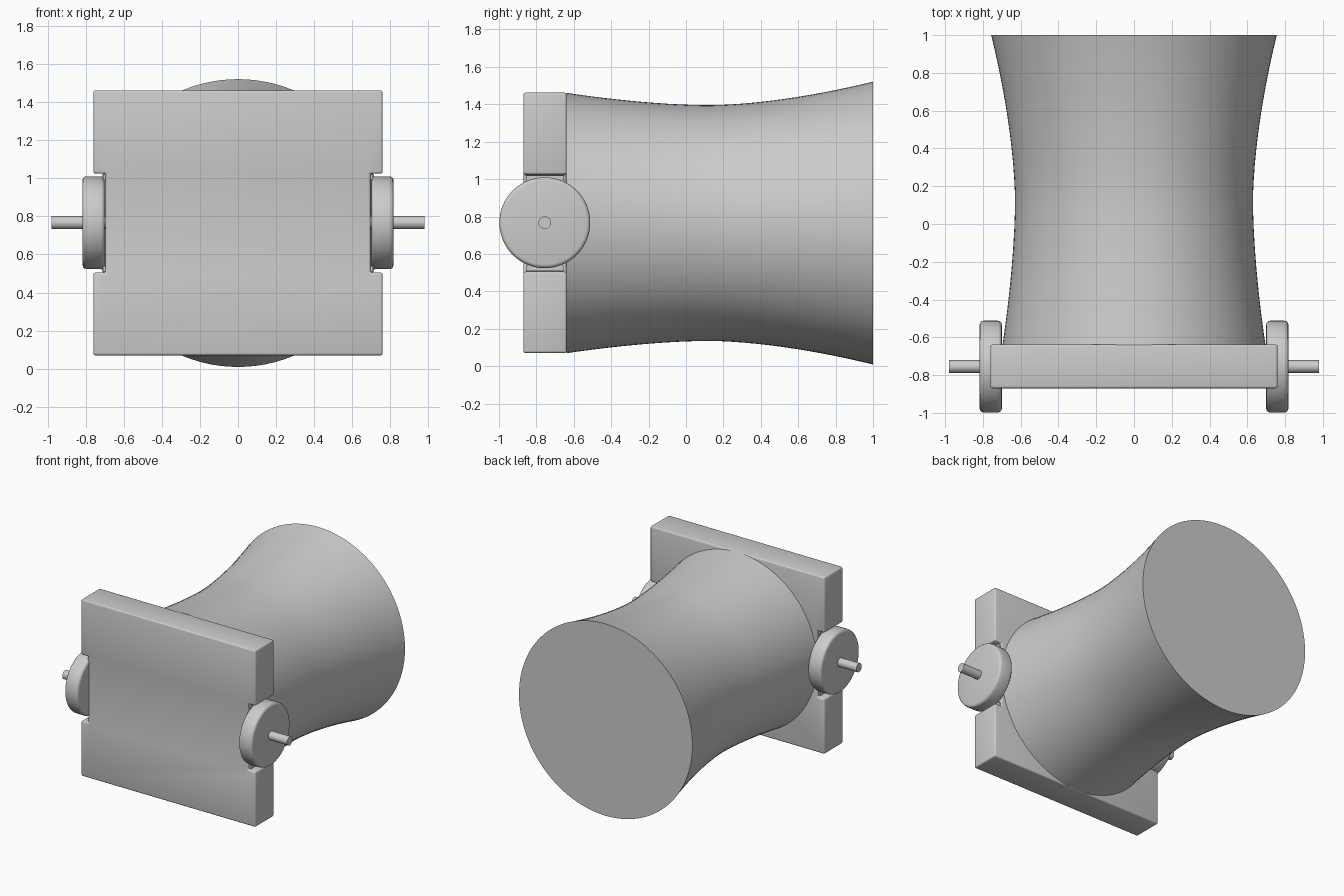
import bpy, bmesh, math
from mathutils import Matrix

if "Cube" in bpy.data.objects:
    bpy.data.objects.remove(bpy.data.objects["Cube"])

ZC = 0.765       # height of the body axis
WY = -0.755      # wheel axle position in y

grey = bpy.data.materials.new("light_grey")
grey.diffuse_color = (0.6, 0.6, 0.6, 1)
grey.use_nodes = True
grey.node_tree.nodes["Principled BSDF"].inputs["Base Color"].default_value = grey.diffuse_color


def finish(name, bm, bevel=0.0):
    bmesh.ops.recalc_face_normals(bm, faces=bm.faces)
    me = bpy.data.meshes.new(name)
    bm.to_mesh(me)
    bm.free()
    me.materials.append(grey)
    ob = bpy.data.objects.new(name, me)
    bpy.context.collection.objects.link(ob)
    bpy.ops.object.select_all(action='DESELECT')
    ob.select_set(True)
    bpy.context.view_layer.objects.active = ob
    if bevel:
        mod = ob.modifiers.new("rounded_edges", 'BEVEL')
        mod.width = bevel
        mod.segments = 3
        mod.limit_method = 'ANGLE'
        mod.angle_limit = math.radians(40)
        bpy.ops.object.modifier_apply(modifier=mod.name)
    bpy.ops.object.shade_smooth_by_angle(angle=math.radians(35))
    return ob


def lathe(name, profile, origin, axis, segs, bevel=0.0):
    """Closed solid of rings (position along axis, radius)."""
    bm = bmesh.new()
    rings = []
    for t, r in profile:
        ring = []
        for i in range(segs):
            a = 2 * math.pi * i / segs
            c, s = r * math.cos(a), r * math.sin(a)
            co = (c, t, s) if axis == 'y' else (t, c, s)
            ring.append(bm.verts.new([p + q for p, q in zip(co, origin)]))
        rings.append(ring)
    for a, b in zip(rings, rings[1:]):
        for i in range(segs):
            j = (i + 1) % segs
            bm.faces.new((a[i], a[j], b[j], b[i]))
    bm.faces.new(rings[0])
    bm.faces.new(rings[-1])
    return finish(name, bm, bevel)


# Waisted round body, closed at both ends
body = []
for i in range(25):
    y = -0.64 + 1.64 * i / 24
    d = y - 0.12
    r = 0.63 + (0.126 * (d / 0.88) ** 1.7 if d > 0 else 0.066 * (-d / 0.76) ** 1.7)
    body.append((y, r))
lathe("waisted_body", body, (0, 0, ZC), 'y', 96)

# Square front plate with a notch in each side
half = [(0.76, 0.07), (0.76, 0.505), (0.695, 0.505),
        (0.695, 1.025), (0.76, 1.025), (0.76, 1.462)]
outline = half + [(-x, z) for x, z in reversed(half)]
bm = bmesh.new()
face = bm.faces.new([bm.verts.new((x, -0.87, z)) for x, z in outline])
ext = bmesh.ops.extrude_face_region(bm, geom=[face])
bmesh.ops.translate(bm, vec=(0, 0.232, 0),
                    verts=[v for v in ext["geom"] if isinstance(v, bmesh.types.BMVert)])
finish("front_plate", bm, 0.012)

for side, s in (("left", -1), ("right", 1)):
    # Wheel with rounded rims, and its axle stub
    lathe(side + "_wheel", [(s * 0.70, 0.243), (s * 0.817, 0.243)],
          (0, WY, ZC + 0.002), 'x', 64, 0.02)
    lathe(side + "_axle", [(s * 0.68, 0.034), (s * 0.98, 0.034)],
          (0, WY, ZC + 0.002), 'x', 32)
    # Small retaining blocks in the notch corners
    for end, z in (("lower", 0.525), ("upper", 1.005)):
        bm = bmesh.new()
        bmesh.ops.create_cube(bm, size=1, matrix=Matrix.Translation((s * 0.70, WY, z))
                              @ Matrix.Diagonal((0.02, 0.20, 0.03, 1)))
        finish(side + "_" + end + "_notch_block", bm)
